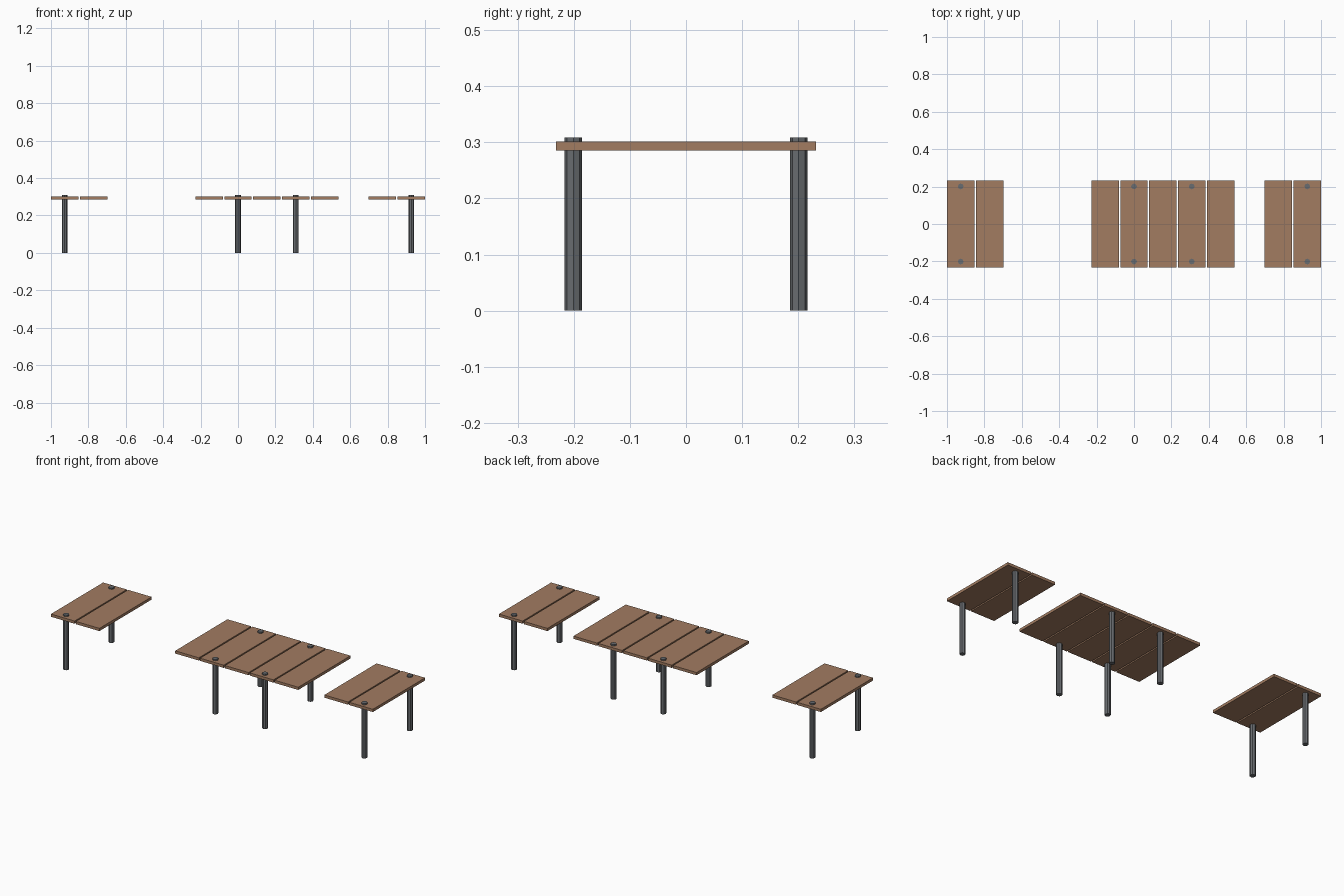
import bpy

if "Cube" in bpy.data.objects:
    bpy.data.objects.remove(bpy.data.objects["Cube"])

PITCH = 2 / 12.95            # plank spacing, sized for a 2 unit long pier


def material(name, rgb):
    m = bpy.data.materials.new(name)
    m.diffuse_color = (*rgb, 1)
    m.use_nodes = True
    m.node_tree.nodes["Principled BSDF"].inputs["Base Color"].default_value = m.diffuse_color
    return m


wood = material("wood", (0.36, 0.20, 0.12))
iron = material("dark_post", (0.14, 0.15, 0.16))


# Deck planks: 13 slots, with some planks missing
def plank(slot):
    bpy.ops.mesh.primitive_cube_add(size=1, location=(slot * PITCH, 0, 1.9 * PITCH))
    ob = bpy.context.object
    ob.name = f"plank_{slot + 7}"
    ob.scale = (0.95 * PITCH, 3 * PITCH, 0.1 * PITCH)
    bpy.ops.object.transform_apply(location=False, rotation=False, scale=True)
    ob.data.materials.append(wood)


# Eight-sided posts, poking slightly through the deck
def post(slot, side):
    height = 2 * PITCH
    bpy.ops.mesh.primitive_cylinder_add(
        vertices=8, radius=0.1 * PITCH, depth=height,
        location=(slot * PITCH, side * 1.3 * PITCH, height / 2))
    ob = bpy.context.object
    ob.name = f"{'front' if side < 0 else 'back'}_post_{slot + 7}"
    ob.data.materials.append(iron)


for slot in (-6, -5, -1, 0, 1, 2, 3, 5, 6):
    plank(slot)

for slot in (-6, 0, 2, 6):
    for side in (-1, 1):
        post(slot, side)
